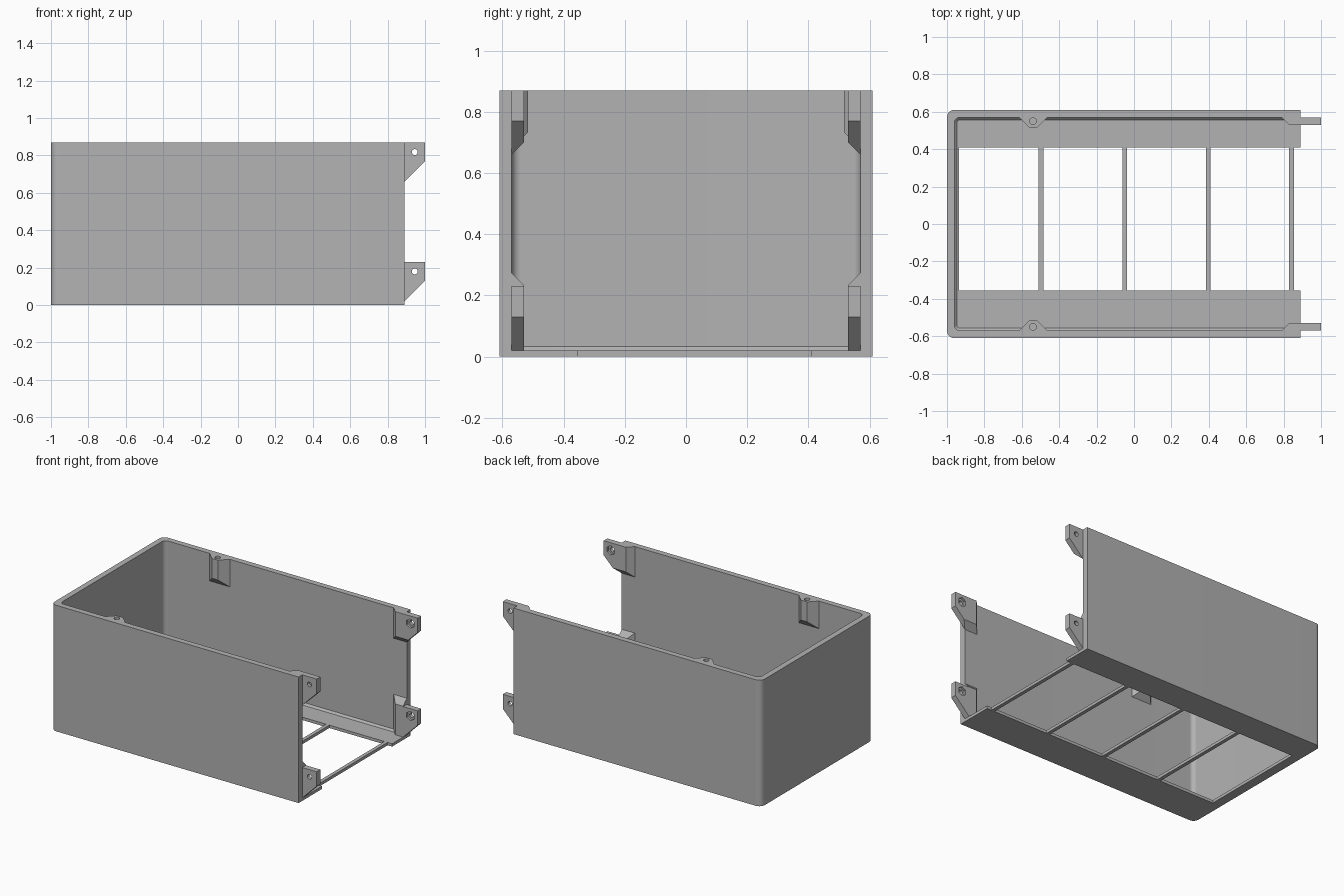
import bpy, bmesh, math
from mathutils import Vector

cube = bpy.data.objects.get("Cube")
if cube:
    bpy.data.objects.remove(cube, do_unlink=True)

grey = bpy.data.materials.new("plain_grey")
grey.use_nodes = True
GREY = (0.45, 0.45, 0.45, 1)
grey.diffuse_color = GREY
grey.node_tree.nodes["Principled BSDF"].inputs["Base Color"].default_value = GREY

WALL_END, INNER, TOP, FLOOR = 0.89, 0.57, 0.87, 0.02


def make_object(name, bm):
    bmesh.ops.recalc_face_normals(bm, faces=bm.faces[:])
    mesh = bpy.data.meshes.new(name)
    bm.to_mesh(mesh)
    bm.free()
    mesh.materials.append(grey)
    obj = bpy.data.objects.new(name, mesh)
    bpy.context.collection.objects.link(obj)
    return obj


def clipped_box(name, lo, hi, planes=(), side=1):
    """Box trimmed by (point, outward normal) planes; side -1 mirrors it in y."""
    bm = bmesh.new()
    bmesh.ops.create_cube(bm, size=1)
    for v in bm.verts:
        v.co = Vector([(hi if c > 0 else lo)[i] for i, c in enumerate(v.co)])
    for point, normal in planes:
        geom = bm.verts[:] + bm.edges[:] + bm.faces[:]
        cut_geom = bmesh.ops.bisect_plane(bm, geom=geom, plane_co=point, plane_no=normal,
                                          dist=1e-5, clear_outer=True)["geom_cut"]
        edges = [e for e in cut_geom if isinstance(e, bmesh.types.BMEdge) and e.is_boundary]
        if edges:
            bmesh.ops.holes_fill(bm, edges=edges)
    for v in bm.verts:
        v.co.y *= side
    return make_object(name, bm)


def cylinder(name, centre, radius, depth, sides, along_y=False):
    bm = bmesh.new()
    bmesh.ops.create_cone(bm, cap_ends=True, segments=sides, radius1=radius,
                          radius2=radius, depth=depth)
    for v in bm.verts:
        x, y, z = v.co
        v.co = Vector(centre) + (Vector((x, z, -y)) if along_y else v.co)
    return make_object(name, bm)


def cut(target, cutter):
    mod = target.modifiers.new("cut", "BOOLEAN")
    mod.operation, mod.solver, mod.object = "DIFFERENCE", "EXACT", cutter
    graph = bpy.context.evaluated_depsgraph_get()
    mesh = bpy.data.meshes.new_from_object(target.evaluated_get(graph))
    target.modifiers.clear()
    target.data = mesh
    bpy.data.objects.remove(cutter, do_unlink=True)


def rounded_outline(x0, x1, half, radius, steps=16):
    """Rectangle whose two corners at x0 are rounded."""
    points = [(x1, half)]
    for sign, start in ((1, 0.5), (-1, 1.0)):
        for i in range(steps + 1):
            a = math.pi * (start + 0.5 * i / steps)
            points.append((x0 + radius + radius * math.cos(a),
                           sign * (half - radius) + radius * math.sin(a)))
    return points + [(x1, -half)]


def loft(name, layers):
    """Solid through matching outlines, each given with its height."""
    bm = bmesh.new()
    rings = [[bm.verts.new((x, y, z)) for x, y in outline] for outline, z in layers]
    for a, b in zip(rings, rings[1:]):
        for i in range(len(a)):
            j = (i + 1) % len(a)
            bm.faces.new((a[i], a[j], b[j], b[i]))
    bm.faces.new(rings[0])
    bm.faces.new(rings[-1])
    return make_object(name, bm)


# Open-ended box with a chamfer between floor and walls
outer = rounded_outline(-1, WALL_END, 0.61, 0.04)
shell = loft("box_shell", [(outer, 0), (outer, TOP)])
bevel = 0.013
inner = rounded_outline(-0.96, 1.2, INNER, 0.03)
inset = rounded_outline(-0.96 + bevel, 1.2, INNER - bevel, 0.03 - bevel)
cut(shell, loft("cavity", [(inset, FLOOR), (inner, FLOOR + bevel), (inner, 1.0)]))

# Floor openings, leaving narrow cross bars
for x0, x1 in ((-0.935, -0.51), (-0.485, -0.062), (-0.037, 0.385), (0.41, 0.83), (0.855, 1.1)):
    cut(shell, clipped_box("opening", (x0, -0.355, -0.1), (x1, 0.41, 0.1)))

bpy.ops.object.select_all(action="DESELECT")
shell.select_set(True)
bpy.context.view_layer.objects.active = shell
bpy.ops.object.shade_smooth_by_angle(angle=math.radians(30))

FACE = 0.53                                   # inner face of the tabs
TAB_START = 0.79
end_slope = ((TAB_START, INNER, 0), (-1, 1, 0))
for side, label in ((1, "back"), (-1, "front")):
    # Upper tab, sloped underneath
    upper = clipped_box(f"upper_tab_{label}", (TAB_START, FACE, 0.6), (1, INNER, TOP),
                        [((TAB_START, INNER, 0), (-1, -1, 0)),
                         ((0, INNER, 0.66), (0, -1, -1)),
                         ((WALL_END, 0, 0.66), (1, 0, -1))], side)
    # Lower tab, with a sloped wedge above it on the wall
    lower = clipped_box(f"lower_tab_{label}", (TAB_START, FACE, FLOOR), (1, INNER, 0.23),
                        [((TAB_START, INNER, 0), (-1, -1, 0)),
                         ((WALL_END, 0, FLOOR), (1, 0, -1))], side)
    clipped_box(f"lower_tab_wedge_{label}", (TAB_START, FACE, 0.23), (WALL_END, INNER, 0.3),
                [((TAB_START, INNER, 0), (-1, -1, 0)),
                 ((0, INNER, 0.273), (0, -1, 1))], side)
    # Bolt holes with hexagonal nut pockets on the inside
    for tab, z in ((upper, 0.818), (lower, 0.18)):
        cut(tab, cylinder("bolt_hole", (0.945, side * 0.55, z), 0.016, 0.2, 24, True))
        cut(tab, cylinder("nut_pocket", (0.945, side * FACE, z), 0.032, 0.03, 6, True))
    # Screw boss on the long wall
    boss = clipped_box(f"screw_boss_{label}", (-0.62, 0.517, 0.6), (-0.46, INNER, TOP),
                       [((-0.615, INNER, 0), (-1, -1, 0)),
                        ((-0.462, INNER, 0), (1, -1, 0)),
                        ((0, INNER, 0.68), (0, -1, -1))], side)
    cut(boss, cylinder("screw_hole", (-0.54, side * 0.55, TOP), 0.018, 0.2, 24))
